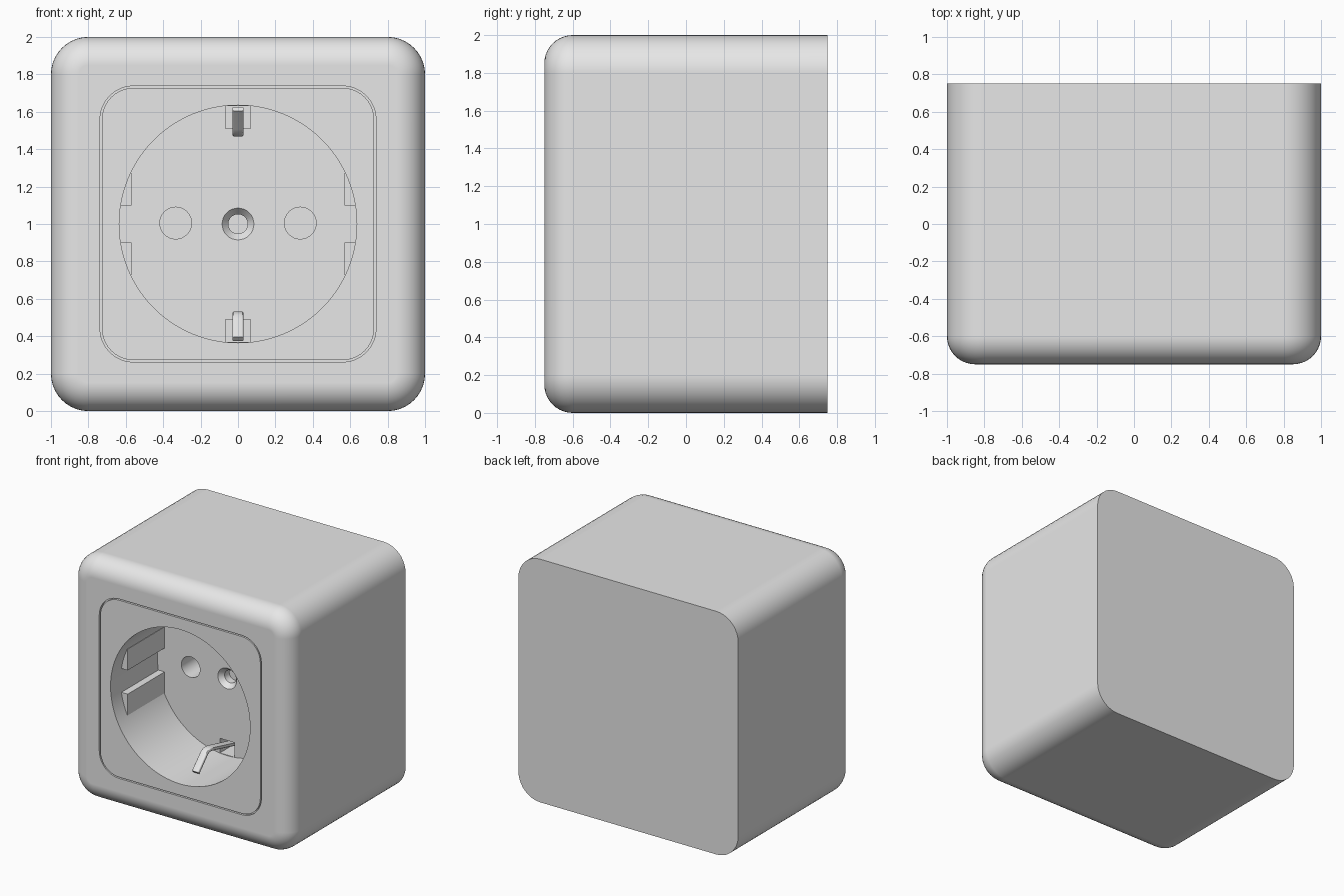
import bpy, bmesh, math
from mathutils import Vector

old = bpy.data.objects.get("Cube")
if old:
    bpy.data.objects.remove(old, do_unlink=True)

GREY = bpy.data.materials.new("light grey plastic")
GREY.use_nodes = True
GREY.diffuse_color = (0.8, 0.8, 0.8, 1)
GREY.node_tree.nodes["Principled BSDF"].inputs["Base Color"].default_value = (0.8, 0.8, 0.8, 1)

FRONT, BACK, MID = -0.75, 0.75, 1.0
FLOOR = FRONT + 0.61          # bottom of the round recess
RADIUS = 0.635                # recess radius


def make(name, bm):
    bmesh.ops.recalc_face_normals(bm, faces=bm.faces)
    mesh = bpy.data.meshes.new(name)
    bm.to_mesh(mesh)
    bm.free()
    mesh.materials.append(GREY)
    ob = bpy.data.objects.new(name, mesh)
    bpy.context.collection.objects.link(ob)
    return ob


def box(name, x, y, z):
    bm = bmesh.new()
    bmesh.ops.create_cube(bm, size=1)
    for v in bm.verts:
        v.co = [(lo + hi) / 2 + c * (hi - lo) for c, (lo, hi) in zip(v.co, (x, y, z))]
    return make(name, bm)


def lathe(name, x, z, steps, sides):
    """Solid turned about the y direction; steps are (radius, y) pairs."""
    bm = bmesh.new()
    rings = [[bm.verts.new((x + r * math.cos(a), y, z + r * math.sin(a)))
              for a in (math.tau * i / sides for i in range(sides))] for r, y in steps]
    for a, b in zip(rings, rings[1:]):
        for i in range(sides):
            j = (i + 1) % sides
            bm.faces.new((a[i], a[j], b[j], b[i]))
    bm.faces.new(rings[0])
    bm.faces.new(rings[-1])
    return make(name, bm)


def rounded_square(half, r, n=10):
    pts = []
    for k, (sx, sz) in enumerate(((1, 1), (-1, 1), (-1, -1), (1, -1))):
        for i in range(n + 1):
            a = math.pi / 2 * (k + i / n)
            pts.append((sx * (half - r) + r * math.cos(a), MID + sz * (half - r) + r * math.sin(a)))
    return pts


def square_ring(name, outer, inner, r, y0, y1):
    """Closed square frame used to cut the groove."""
    bm = bmesh.new()
    loops = [[bm.verts.new((x, y, z)) for x, z in rounded_square(h, r - (outer - h))]
             for h, y in ((outer, y0), (outer, y1), (inner, y1), (inner, y0))]
    n = len(loops[0])
    for k in range(4):
        a, b = loops[k], loops[(k + 1) % 4]
        for i in range(n):
            j = (i + 1) % n
            bm.faces.new((a[i], a[j], b[j], b[i]))
    return make(name, bm)


def smooth(ob):
    bpy.ops.object.select_all(action='DESELECT')
    ob.select_set(True)
    bpy.context.view_layer.objects.active = ob
    bpy.ops.object.shade_smooth_by_angle(angle=math.radians(30))


# Housing: rounded square prism with a rounded front rim
bm = bmesh.new()
rims = [[bm.verts.new((x, y, z)) for x, z in rounded_square(1, 0.2)] for y in (FRONT, BACK)]
count = len(rims[0])
for i in range(count):
    j = (i + 1) % count
    bm.faces.new((rims[0][i], rims[0][j], rims[1][j], rims[1][i]))
front_face = bm.faces.new(rims[0])
bm.faces.new(rims[1])
bmesh.ops.recalc_face_normals(bm, faces=bm.faces)
bmesh.ops.bevel(bm, geom=list(front_face.edges), offset=0.15, segments=10,
                profile=0.5, affect='EDGES', clamp_overlap=True)
housing = make("housing", bm)

# Cutters: recess, seam groove, pin holes, screw hole, clip slots
cutters = [
    lathe("recess_cutter", 0, MID, ((RADIUS, FRONT - 0.1), (RADIUS, FLOOR)), 96),
    square_ring("groove_cutter", 0.738, 0.728, 0.18, FRONT - 0.05, FRONT + 0.02),
    lathe("screw_cutter", 0, MID, ((0.085, FLOOR - 0.05), (0.085, FLOOR),
                                   (0.052, FLOOR + 0.04), (0.052, FLOOR + 0.1)), 32),
]
for s in (-1, 1):
    cutters.append(lathe("pin_cutter", s * 0.333, MID + 0.005,
                         ((0.085, FLOOR - 0.05), (0.085, FLOOR + 0.3)), 32))
    z = sorted((MID + s * 0.51, MID + s * 0.63))
    cutters.append(box("slot_cutter", (-0.067, 0.067), (FLOOR - 0.03, FLOOR + 0.2), z))

bpy.context.view_layer.objects.active = housing
for c in cutters:
    mod = housing.modifiers.new("cut", 'BOOLEAN')
    mod.operation = 'DIFFERENCE'
    mod.solver = 'EXACT'
    mod.object = c
    bpy.ops.object.modifier_apply(modifier=mod.name)
    bpy.data.objects.remove(c, do_unlink=True)
smooth(housing)
weighted = housing.modifiers.new("flat_face_normals", 'WEIGHTED_NORMAL')
weighted.keep_sharp = True

# Guide ribs on both sides of the recess
for sx, side in ((1, "left"), (-1, "right")):
    for sz, level in ((1, "upper"), (-1, "lower")):
        box(f"{level}_{side}_guide_rib", sorted((sx * 0.57, sx * 0.65)),
            (FRONT + 0.13, FLOOR + 0.02), sorted((MID + sz * 0.098, MID + sz * 0.272)))

# Earth clips: bent strips, given as (depth, distance from the middle)
PATH = [(0.76, 0.58), (0.61, 0.54), (0.39, 0.487), (0.36, 0.483), (0.335, 0.487),
        (0.313, 0.498), (0.296, 0.517), (0.20, 0.615)]
for s, level in ((1, "upper"), (-1, "lower")):
    pts = [Vector(p) for p in PATH]
    inner, outer = [], []
    for i, p in enumerate(pts):
        t = (pts[min(i + 1, len(pts) - 1)] - pts[max(i - 1, 0)]).normalized()
        side = Vector((t.y, -t.x)) * 0.015
        inner.append(p + side)
        outer.append(p - side)
    bm = bmesh.new()
    rows = [[bm.verts.new((x, FRONT + p.x, MID + s * p.y)) for p, x in
             ((a, -0.03), (a, 0.03), (b, 0.03), (b, -0.03))] for a, b in zip(inner, outer)]
    long_edges = []
    for a, b in zip(rows, rows[1:]):
        for i in range(4):
            j = (i + 1) % 4
            bm.faces.new((a[i], a[j], b[j], b[i]))
        long_edges += [bm.edges.get((a[i], b[i])) for i in range(4)]
    bm.faces.new(rows[0])
    bm.faces.new(rows[-1])
    bmesh.ops.recalc_face_normals(bm, faces=bm.faces)
    bmesh.ops.bevel(bm, geom=long_edges, offset=0.01, segments=3, profile=0.5, affect='EDGES')
    smooth(make(f"{level}_earth_clip", bm))
